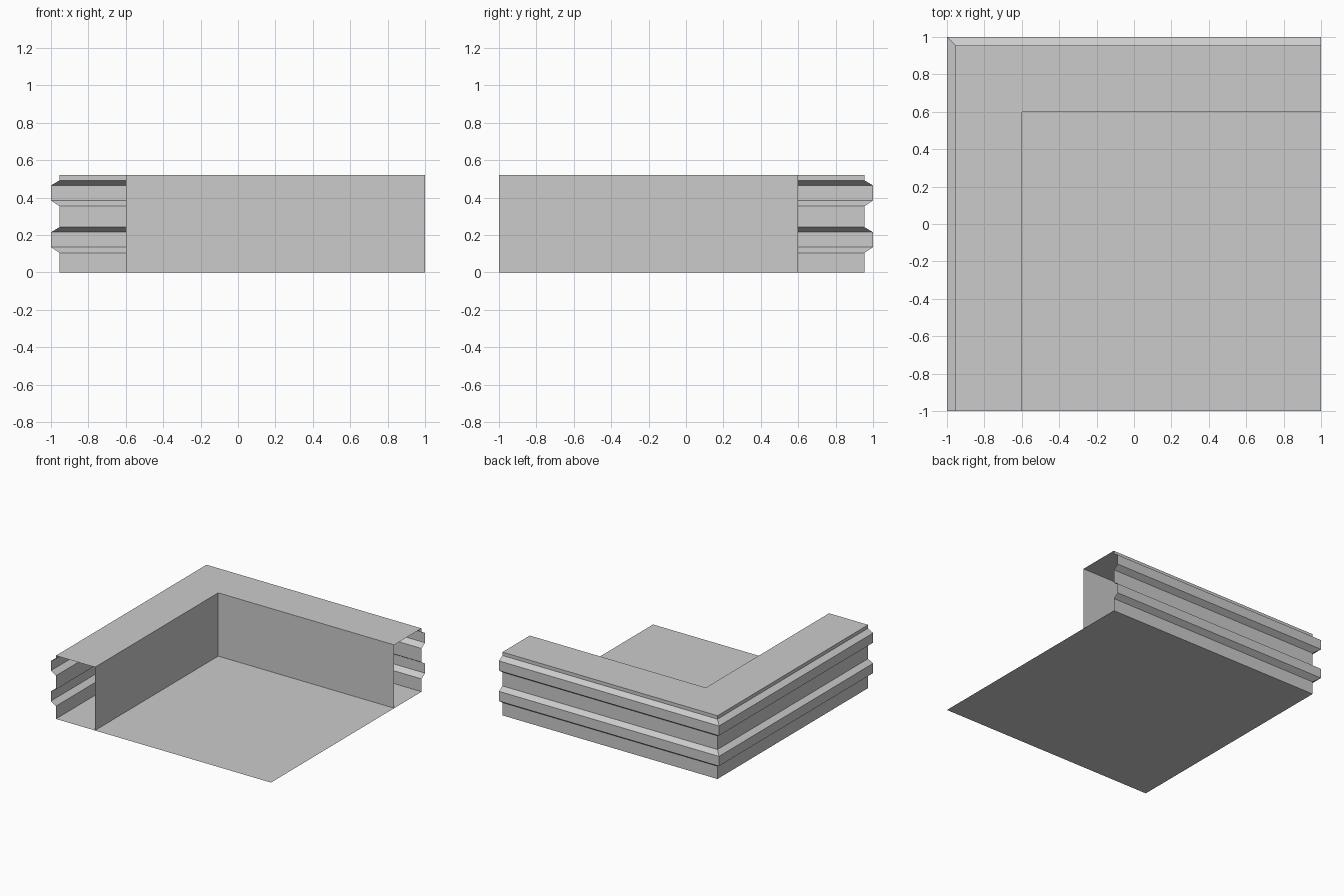
import bpy
import bmesh

cube = bpy.data.objects.get("Cube")
if cube:
    bpy.data.objects.remove(cube, do_unlink=True)

# Single plain grey
grey = bpy.data.materials.new("plain_grey")
grey.use_nodes = True
colour = (0.6, 0.6, 0.6, 1)
grey.diffuse_color = colour
grey.node_tree.nodes["Principled BSDF"].inputs["Base Color"].default_value = colour

OUTER, RIDGE, INNER, HEIGHT = 0.955, 1.0, 0.6, 0.52


def finish(name, bm):
    mesh = bpy.data.meshes.new(name)
    bm.to_mesh(mesh)
    bm.free()
    mesh.materials.append(grey)
    obj = bpy.data.objects.new(name, mesh)
    bpy.context.collection.objects.link(obj)
    return obj


def sweep(name, profile):
    """Sweep (offset, height) points round the mitred back-right corner."""
    bm = bmesh.new()
    rows = [[bm.verts.new(p) for p in ((-d, -1, z), (-d, d, z), (1, d, z))]
            for d, z in profile]
    for low, high in zip(rows, rows[1:]):
        for i in range(2):
            bm.faces.new((low[i], high[i], high[i + 1], low[i + 1]))
    return finish(name, bm)


# Outer moulding: two bevelled ridges on a thin open-ended shell
profile = [(OUTER, 0)]
for base in (0.105, 0.355):
    profile += [(OUTER, base), (RIDGE, base + 0.03),
                (RIDGE, base + 0.11), (OUTER, base + 0.137)]
profile.append((OUTER, HEIGHT))
sweep("outer_moulding", profile)

# Flat ledge and plain inside wall
sweep("top_ledge", [(OUTER, HEIGHT), (INNER, HEIGHT)])
sweep("inner_wall", [(INNER, HEIGHT), (INNER, 0)])

# Floor sheet, running on beneath the hollow wall
bm = bmesh.new()
bm.faces.new([bm.verts.new(p) for p in
              ((-OUTER, -1, 0), (1, -1, 0), (1, OUTER, 0), (-OUTER, OUTER, 0))])
finish("floor", bm)
